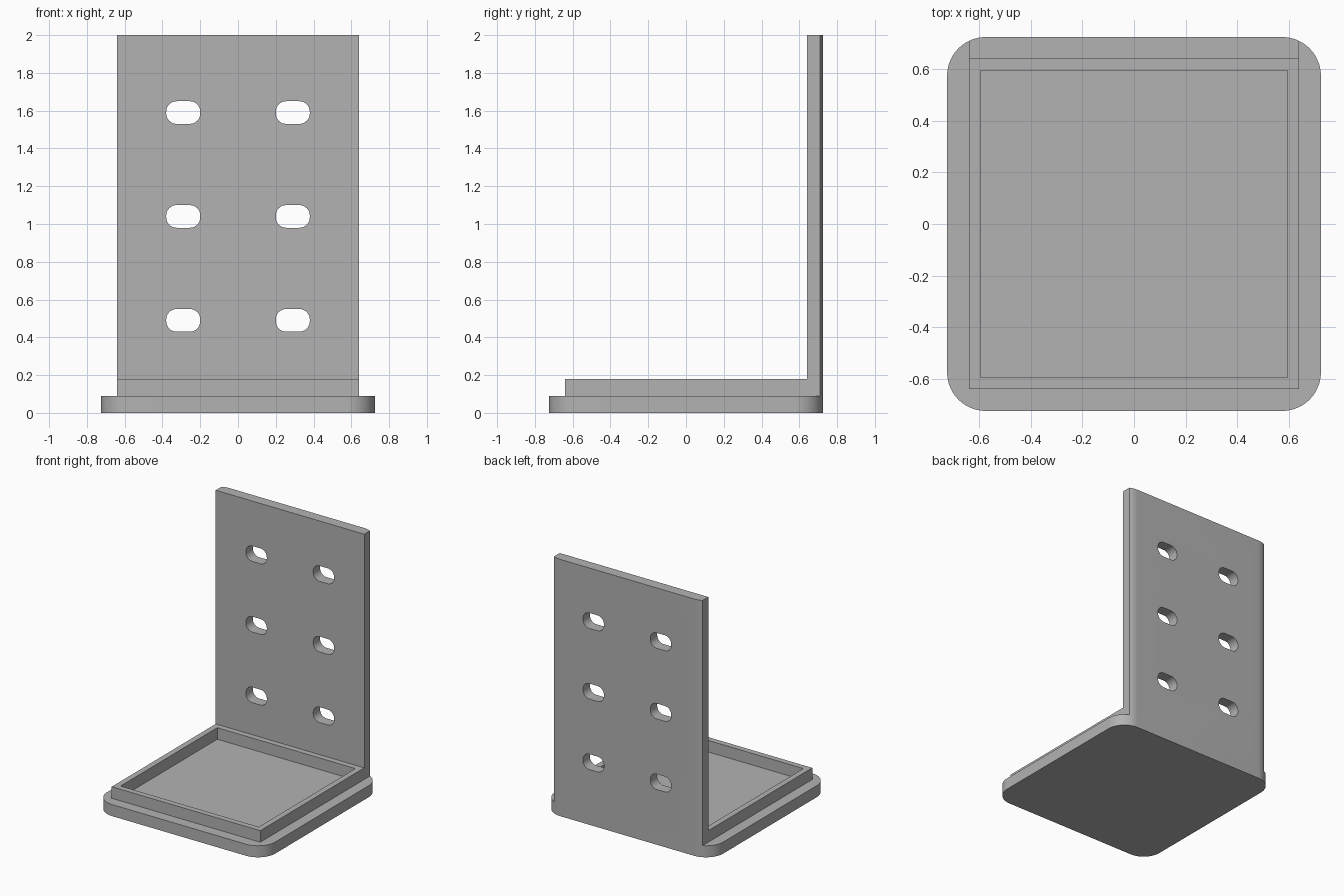
import bpy, bmesh, math

if "Cube" in bpy.data.objects:
    bpy.data.objects.remove(bpy.data.objects["Cube"])

HALF, CORNER = 0.725, 0.15        # base plate half width and corner radius
INNER, RIM = 0.64, 0.595          # rim outer and inner half widths
BASE_TOP, RIM_TOP, TOP = 0.09, 0.18, 2.0

grey = bpy.data.materials.new("neutral grey")
grey.diffuse_color = (0.448, 0.448, 0.448, 1)
grey.use_nodes = True
grey.node_tree.nodes["Principled BSDF"].inputs["Base Color"].default_value = grey.diffuse_color


def rounded_rect(hw, hh, r, steps):
    """Counter-clockwise outline of a rounded rectangle."""
    pts = []
    for k, (sx, sy) in enumerate([(1, 1), (-1, 1), (-1, -1), (1, -1)]):
        for i in range(steps + 1):
            a = math.pi / 2 * (k + i / steps)
            pts.append((sx * (hw - r) + r * math.cos(a),
                        sy * (hh - r) + r * math.sin(a)))
    return pts


def finish(name, bm):
    bmesh.ops.recalc_face_normals(bm, faces=bm.faces[:])
    mesh = bpy.data.meshes.new(name)
    bm.to_mesh(mesh)
    bm.free()
    mesh.materials.append(grey)
    obj = bpy.data.objects.new(name, mesh)
    bpy.context.collection.objects.link(obj)
    return obj


def extrude(bm, pts, vec):
    """Extrude a closed 3D outline along a vector."""
    face = bm.faces.new([bm.verts.new(p) for p in pts])
    new = bmesh.ops.extrude_face_region(bm, geom=[face])["geom"]
    bmesh.ops.translate(bm, vec=vec,
                        verts=[v for v in new if isinstance(v, bmesh.types.BMVert)])


def smooth(obj):
    bpy.ops.object.select_all(action='DESELECT')
    obj.select_set(True)
    bpy.context.view_layer.objects.active = obj
    bpy.ops.object.shade_smooth_by_angle(angle=math.radians(25))


# Base plate with rounded corners
bm = bmesh.new()
extrude(bm, [(x, y, 0) for x, y in rounded_rect(HALF, HALF, CORNER, 16)], (0, 0, BASE_TOP))
smooth(finish("base_plate", bm))

# Raised square rim
bm = bmesh.new()
loops = []
for h, z in [(INNER, BASE_TOP), (INNER, RIM_TOP), (RIM, RIM_TOP), (RIM, BASE_TOP)]:
    loops.append([bm.verts.new((sx * h, sy * h, z))
                  for sx, sy in [(1, 1), (-1, 1), (-1, -1), (1, -1)]])
for a, b in zip(loops, loops[1:]):
    for i in range(4):
        j = (i + 1) % 4
        bm.faces.new((a[i], a[j], b[j], b[i]))
finish("rim", bm)

# Upright back plate, its rear edges following the base corners
c = HALF - CORNER
start = math.acos((INNER - c) / CORNER)
arc = [start + (math.pi / 2 - start) * i / 8 for i in range(9)]
right = [(c + CORNER * math.cos(a), c + CORNER * math.sin(a)) for a in arc]
outline = [(INNER, INNER)] + right + [(-x, y) for x, y in reversed(right)] + [(-INNER, INNER)]
bm = bmesh.new()
extrude(bm, [(x, y, BASE_TOP) for x, y in outline], (0, 0, TOP - BASE_TOP))
plate = finish("back_plate", bm)

# Six mounting slots cut through the back plate
bm = bmesh.new()
for cx in (-0.29, 0.29):
    for cz in (0.49, 1.04, 1.59):
        extrude(bm, [(cx + x, 0.5, cz + z) for x, z in rounded_rect(0.09, 0.06, 0.055, 8)],
                (0, 0.4, 0))
cutter = finish("slot_cutter", bm)
cutter.hide_render = True
mod = plate.modifiers.new("slots", 'BOOLEAN')
mod.operation, mod.solver, mod.object = 'DIFFERENCE', 'EXACT', cutter
bpy.ops.object.select_all(action='DESELECT')
plate.select_set(True)
bpy.context.view_layer.objects.active = plate
bpy.ops.object.modifier_apply(modifier=mod.name)
bpy.data.objects.remove(cutter)
smooth(plate)
